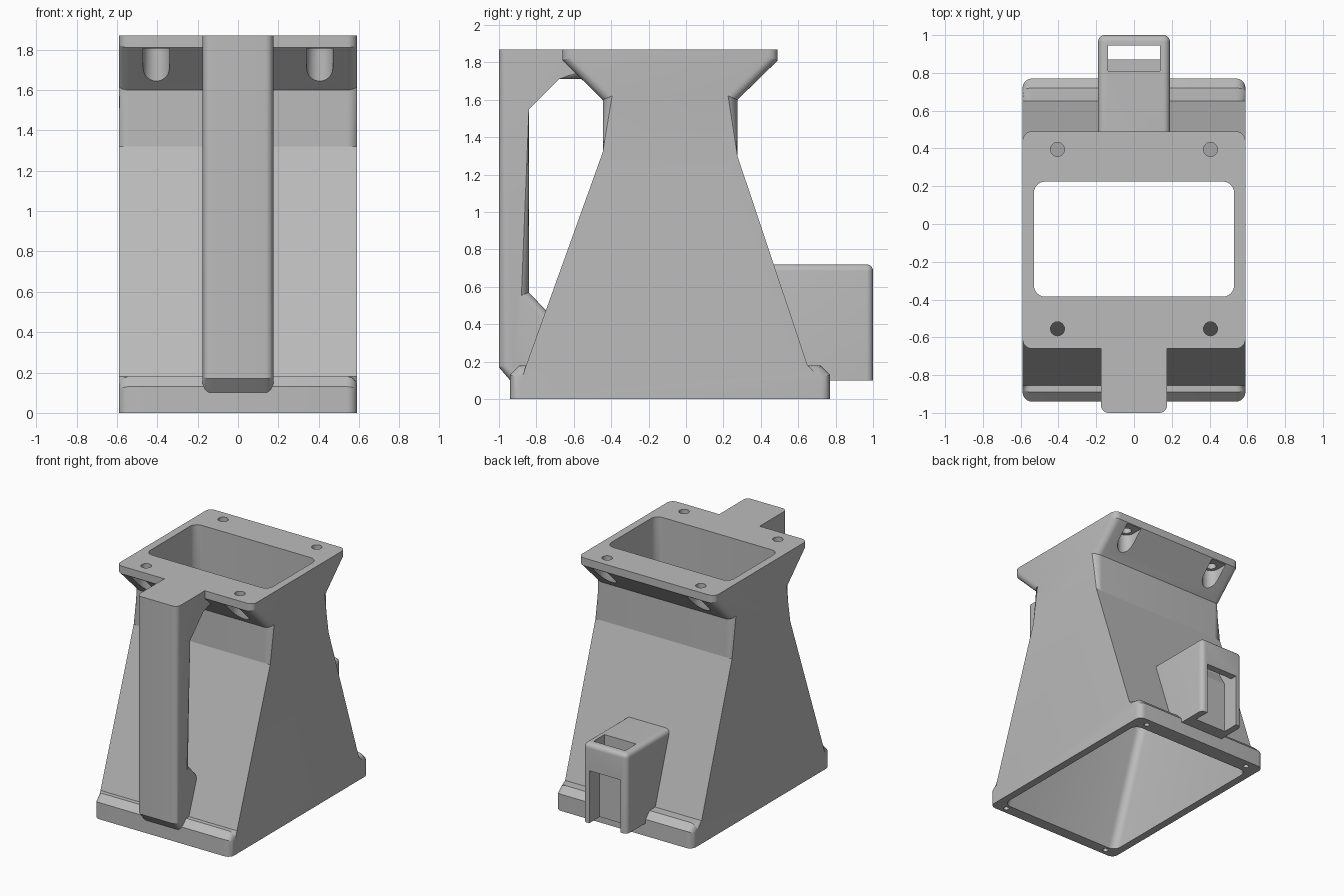
import bpy, bmesh
from math import pi, sin, cos, radians
from mathutils import Vector

if "Cube" in bpy.data.objects:
    bpy.data.objects.remove(bpy.data.objects["Cube"])

grey = bpy.data.materials.new("plain grey")
grey.use_nodes = True
grey.diffuse_color = (0.5, 0.5, 0.5, 1)
grey.node_tree.nodes["Principled BSDF"].inputs["Base Color"].default_value = (0.5, 0.5, 0.5, 1)


def solid(name, points, vec, radius=0, rule=None):
    """Extrude a closed outline along vec, rounding the edges chosen by rule."""
    bm = bmesh.new()
    base = bm.faces.new([bm.verts.new(p) for p in points])
    top = bmesh.ops.extrude_face_region(bm, geom=[base], use_keep_orig=True)["geom"]
    bmesh.ops.translate(bm, vec=vec, verts=[v for v in top if isinstance(v, bmesh.types.BMVert)])
    bmesh.ops.recalc_face_normals(bm, faces=bm.faces)
    if radius:
        edges = [e for e in bm.edges if rule(e.verts[0].co, e.verts[1].co)]
        bmesh.ops.bevel(bm, geom=edges, offset=radius, segments=6, profile=0.5,
                        affect="EDGES", clamp_overlap=False)
    mesh = bpy.data.meshes.new(name)
    bm.to_mesh(mesh)
    bm.free()
    mesh.materials.append(grey)
    obj = bpy.data.objects.new(name, mesh)
    bpy.context.collection.objects.link(obj)
    return obj


def prism(name, profile, half, radius=0, rule=None):
    """Extrude a side profile of (y, z) points across the width."""
    return solid(name, [(-half, y, z) for y, z in profile], Vector((2 * half, 0, 0)), radius, rule)


def cylinder(x, y, r, low, high):
    ring = [(x + r * cos(i * pi / 16), y + r * sin(i * pi / 16), low) for i in range(32)]
    return solid("hole_cutter", ring, Vector((0, 0, high - low)))


def carve(obj, cutters):
    """Subtract the cutters for good and remove them."""
    for c in cutters:
        c.hide_render = True
        m = obj.modifiers.new("cut", "BOOLEAN")
        m.operation, m.solver, m.object = "DIFFERENCE", "EXACT", c
    graph = bpy.context.evaluated_depsgraph_get()
    mesh = bpy.data.meshes.new_from_object(obj.evaluated_get(graph))
    obj.modifiers.clear()
    obj.data = mesh
    for c in cutters:
        bpy.data.objects.remove(c)


def on_side(a, b):
    return abs(a.x - b.x) < 1e-4


TOP = 1.87

# Body: flanged foot, tapering tower, neck and flared collar
body = prism("funnel_body", [
    (-.94, 0), (-.94, .13), (-.89, .18), (-.855, .18), (-.445, 1.32), (-.445, 1.6),
    (-.66, 1.81), (-.66, TOP), (.49, TOP), (.49, 1.81), (.275, 1.6), (.275, 1.3),
    (.65, .18), (.72, .18), (.77, .13), (.77, 0)], .59, .05,
    lambda a, b: on_side(a, b) and abs(a.z - b.z) + abs(a.y - b.y) < 1.3
    and not (a.z == b.z and (a.z < .01 or a.z > 1.86)))

# Hollow passage through the body
cutters = [prism("passage_cutter", [
    (-.868, -.05), (-.385, 1.32), (-.385, 1.95), (.225, 1.95), (.225, 1.3), (.667, -.05)],
    .53, .06, lambda a, b: on_side(a, b) and abs(a.z - b.z) > .01)]

# Screw holes, with open slots under the collar and blind holes in the foot
for x in (-.405, .405):
    for y, out, foot_y in ((-.555, -1, -.89), (.395, 1, .71)):
        cutters.append(cylinder(x, y, .037, 1.5, 2))
        r = .065
        arc = [(x + r * cos(i * pi / 12), y - out * r * sin(i * pi / 12), 1.5) for i in range(13)]
        arc += [(x - r, y + out * .2, 1.5), (x + r, y + out * .2, 1.5)]
        cutters.append(solid("slot_cutter", arc, Vector((0, 0, .305))))
        cutters.append(cylinder(x * 1.17, foot_y, .02, -.1, .1))
carve(body, cutters)

# Handle on the front
handle = prism("handle", [
    (-1, TOP), (-1, .17), (-.94, .1), (-.86, .1), (-.72, .46), (-.735, .46), (-.84, .57),
    (-.84, 1.55), (-.68, 1.71), (-.53, 1.71), (-.65, 1.82), (-.65, TOP)], .175, .04,
    lambda a, b: on_side(a, b) and min(a.y, b.y) < -.67 and max(a.y, b.y) < -.7 + .18 * (a.z > 1.6)
    and min(a.z, b.z) < 1.8 and not (a.y > -.87 and b.y > -.87 and min(a.z, b.z) < .2))

# Rear socket with a stepped vertical channel and an open window
socket = prism("rear_socket", [(1, .1), (1, .72), (.44, .72), (.62, .16), (.66, .1)], .19, .035,
               lambda a, b: min(a.y, b.y) > .99 and max(a.z, b.z) > .2
               or on_side(a, b) and a.z > .7 and b.z > .7)
carve(socket, [
    prism("channel_cutter", [(.945, 0), (.945, .8), (.81, .8), (.81, .6), (.87, .5), (.87, 0)], .137),
    prism("window_cutter", [(.9, -.02), (1.1, -.02), (1.1, .51), (.9, .51)], .136)])

# Smooth rounded edges, crisp planes
for obj in (body, handle, socket):
    bpy.ops.object.select_all(action="DESELECT")
    obj.select_set(True)
    bpy.context.view_layer.objects.active = obj
    bpy.ops.object.shade_smooth_by_angle(angle=radians(17))
